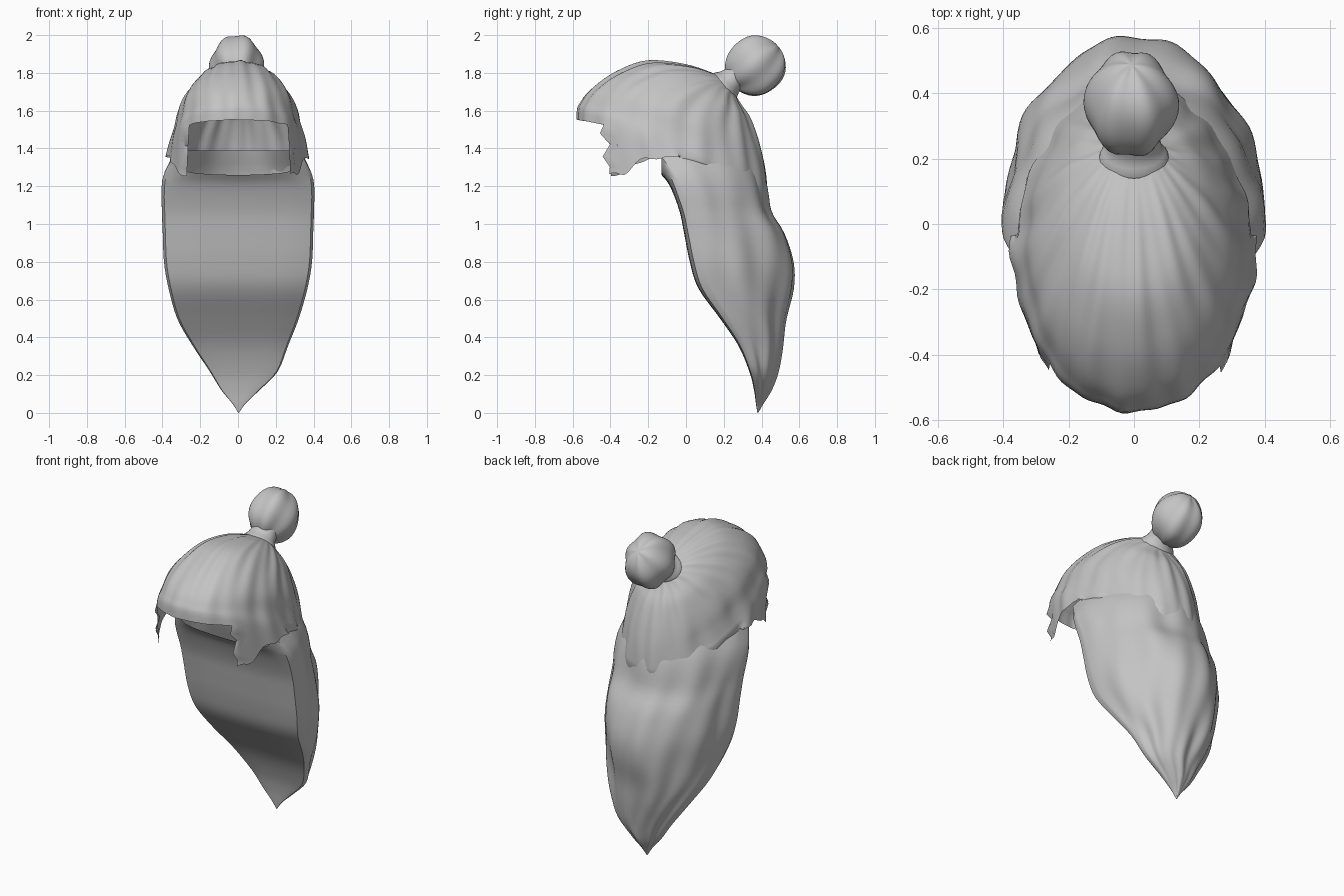
import bpy, bmesh, math
from mathutils import Vector, Matrix

if "Cube" in bpy.data.objects:
    bpy.data.objects.remove(bpy.data.objects["Cube"])

hair = bpy.data.materials.new("grey_hair")
hair.diffuse_color = (0.55, 0.55, 0.55, 1)
hair.use_nodes = True
hair.node_tree.nodes["Principled BSDF"].inputs["Base Color"].default_value = hair.diffuse_color


def spline(keys, steps):
    """Catmull-Rom interpolation through rows of numbers."""
    rows = []
    for i in range(len(keys) - 1):
        p0, p1 = keys[max(i - 1, 0)], keys[i]
        p2, p3 = keys[i + 1], keys[min(i + 2, len(keys) - 1)]
        for s in range(steps):
            t = s / steps
            rows.append([0.5 * (2*b + (c - a)*t + (2*a - 5*b + 4*c - d)*t*t
                                + (3*b - a - 3*c + d)*t**3)
                         for a, b, c, d in zip(p0, p1, p2, p3)])
    rows.append(list(keys[-1]))
    return rows


def loft(name, rings, keep=lambda i, j: True, cap_end=False):
    """Skin a list of closed rings; keep(i, j) can leave openings."""
    bm = bmesh.new()
    vs = [[bm.verts.new(p) for p in ring] for ring in rings]
    n = len(rings[0])
    for i in range(len(vs) - 1):
        for j in range(n):
            if keep(i, j):
                k = (j + 1) % n
                bm.faces.new((vs[i][j], vs[i + 1][j], vs[i + 1][k], vs[i][k]))
    if cap_end:
        bm.faces.new(vs[-1])
    loose = [v for v in bm.verts if not v.link_faces]
    bmesh.ops.delete(bm, geom=loose, context='VERTS')
    bmesh.ops.recalc_face_normals(bm, faces=bm.faces)
    me = bpy.data.meshes.new(name)
    bm.to_mesh(me)
    bm.free()
    me.materials.append(hair)
    ob = bpy.data.objects.new(name, me)
    bpy.context.collection.objects.link(ob)
    bpy.context.view_layer.objects.active = ob
    ob.select_set(True)
    bpy.ops.object.shade_smooth_by_angle(angle=math.radians(45))
    ob.select_set(False)
    return ob


# Scalp hair: tilted rings spreading from the tie down to the hem
# front y, front z, back y, back z, half width, side y, side z
scalp_keys = [
    (0.14, 1.80, 0.27, 1.67, 0.085, 0.21, 1.745),
    (0.00, 1.840, 0.297, 1.63, 0.15, 0.15, 1.745),
    (-0.20, 1.857, 0.345, 1.56, 0.22, 0.08, 1.715),
    (-0.36, 1.802, 0.385, 1.46, 0.28, 0.0, 1.66),
    (-0.475, 1.727, 0.412, 1.36, 0.32, -0.05, 1.59),
    (-0.545, 1.65, 0.428, 1.27, 0.340, -0.07, 1.50),
    (-0.570, 1.55, 0.437, 1.18, 0.365, -0.08, 1.42),
    (-0.54, 1.16, 0.440, 1.10, 0.384, -0.06, 1.355)]
STEPS, SEG = 5, 128
rows = spline(scalp_keys, STEPS)
rings = []
for i, (fy, fz, by, bz, w, sy, sz) in enumerate(rows):
    t = i / (len(rows) - 1)
    hem = max(0, (t - 6 / 7) * 7)
    ring = []
    for j in range(SEG):
        a = 2 * math.pi * j / SEG
        c, s = math.cos(a), math.sin(a)
        p = Vector((w * s,
                    sy + (fy - by) / 2 * c + ((fy + by) / 2 - sy) * c * c,
                    sz + (fz - bz) / 2 * c + ((fz + bz) / 2 - sz) * c * c))
        out = (p - Vector((0, -0.05, 1.4))).normalized()
        fade = math.sin(math.pi * min(t * 1.1, 0.5))
        off = 0.004 * math.sin(13 * a + 3 * t) + 0.003 * math.sin(22 * a - 4 * t + 1)
        # the crown layer lies over the side layer
        off += 0.006 * math.tanh((c - 0.62) * 14)
        p += out * off * fade
        if c < -0.05:                          # hem tucks into the long hair
            p.x *= 1 - 0.05 * hem
            p.y -= 0.02 * hem
        if c > 0.1:                            # ragged side locks
            p.z += hem * (0.010 * math.sin(17 * a)
                          - 0.035 * math.exp(-((c - 0.56) / 0.1) ** 2))
            if c > 0.6 and hem > 0:
                p.y += 0.025 * math.sin(i * 2.6)
        ring.append(p)
    rings.append(ring)


def face_opening(i, j):
    a = 2 * math.pi * (j + 0.5) / SEG
    return not (i >= 6 * STEPS and math.cos(a) > 0.70)


loft("scalp_hair", rings, face_opening)

# Long back hair: flat front sheet and rounded, wavy back
# z, front y, back y, half width, centre x
tail_keys = [
    (1.26, -0.13, 0.385, 0.345, 0), (1.20, -0.085, 0.425, 0.400, 0),
    (1.07, -0.035, 0.455, 0.402, 0), (0.95, -0.01, 0.525, 0.398, 0),
    (0.80, 0.02, 0.568, 0.392, 0), (0.66, 0.065, 0.568, 0.368, 0),
    (0.50, 0.18, 0.535, 0.322, 0), (0.36, 0.275, 0.515, 0.255, 0.012),
    (0.22, 0.335, 0.485, 0.18, 0.03), (0.12, 0.36, 0.45, 0.10, 0.012),
    (0.05, 0.37, 0.41, 0.035, 0.005), (0.0, 0.378, 0.382, 0.002, 0.003)]
ARC, SHEET = 72, 20
rings = []
for i, (z, fy, by, w, cx) in enumerate(spline(tail_keys, 4)):
    depth = by - fy
    top = max(0, 1 - i / 6)                    # rounded back reaches up under the scalp
    y0 = fy + (0.12 - 0.12 * top) * depth
    ring = []
    for j in range(ARC + 1):                   # rounded back
        a = math.pi * j / ARC
        c, s = math.cos(a), math.sin(a)
        wave = (0.6 * math.sin(9 * a + 5 * z) + 0.4 * math.sin(15 * a - 7 * z)
                + 0.5 * math.sin(5 * a + 9 * z)) * 0.010 * min(1, w / 0.25)
        wave *= min(1, s * 3) * (1 - top)
        ring.append(Vector((cx + w * c + wave * c,
                            y0 + (by - y0) * s ** 1.13 + wave * s - 0.025 * top * s,
                            z + 0.13 * top * min(1, 0.75 + s))))
    for j in range(SHEET + 1):                 # front sheet
        u = -1 + 2 * j / SHEET
        ring.append(Vector((cx + 0.965 * w * u,
                            fy + 0.04 * depth * u ** 4 * (1 - top),
                            z + (0.02 * u * u + 0.06 * u ** 12) * top)))
    rings.append(ring)
loft("long_back_hair", rings)

# Hair tie and bun share one tilted axis
tilt = Matrix.Rotation(-math.atan2(0.76, 0.65), 3, 'X')
base = Vector((0, 0.212, 1.735))
tie_profile = [(0.105, -0.03), (0.098, 0.0), (0.082, 0.025), (0.076, 0.06),
               (0.080, 0.09), (0.09, 0.12)]
rings = []
for r, h in spline(tie_profile, 2):
    rings.append([base + tilt @ Vector((r * math.cos(a) * 1.06, r * math.sin(a) * 0.9, h))
                  for a in (2 * math.pi * j / 32 for j in range(32))])
loft("hair_tie", rings)

# Lobed bun
centre = Vector((-0.008, 0.368, 1.838))
rings = []
for i in range(25):
    b = math.pi * (0.002 + 0.996 * i / 24)
    ring = []
    for j in range(64):
        a = 2 * math.pi * j / 64
        r = 1 + (0.045 * math.cos(6 * a + 0.5) + 0.02 * math.cos(4 * b + 2 * a)) * math.sin(b)
        p = Vector((0.138 * math.cos(a) * math.sin(b), 0.160 * math.sin(a) * math.sin(b),
                    -0.158 * math.cos(b)))
        ring.append(centre + tilt @ (p * r))
    rings.append(ring)
loft("hair_bun", rings, cap_end=True)
